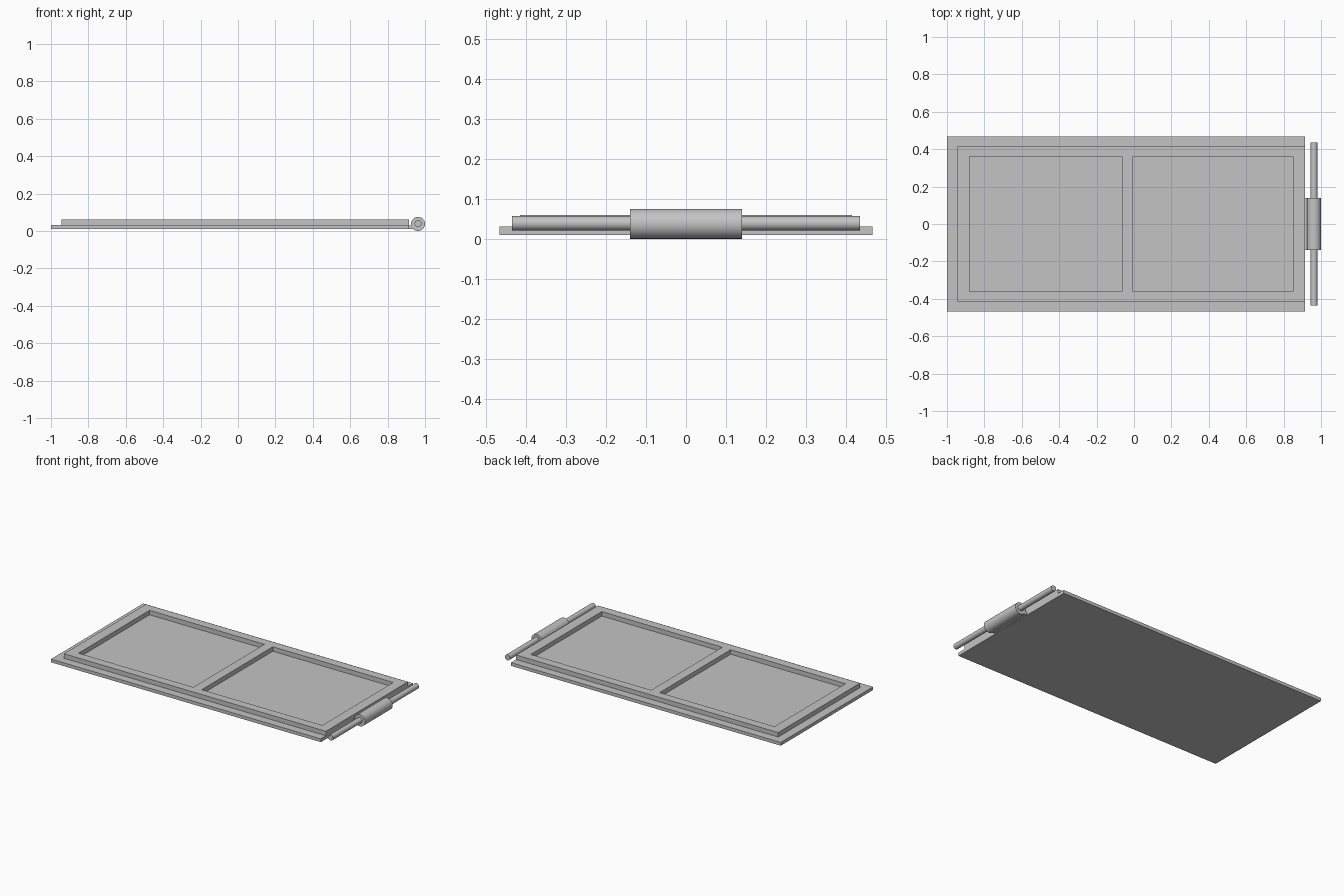
import bpy
import bmesh
import math

cube = bpy.data.objects.get("Cube")
if cube:
    bpy.data.objects.remove(cube, do_unlink=True)

# Single plain grey
grey = bpy.data.materials.new("plain grey")
grey.use_nodes = True
grey.diffuse_color = (0.55, 0.55, 0.55, 1)
grey.node_tree.nodes["Principled BSDF"].inputs["Base Color"].default_value = grey.diffuse_color


def finish(name, bm):
    bmesh.ops.recalc_face_normals(bm, faces=bm.faces)
    mesh = bpy.data.meshes.new(name)
    bm.to_mesh(mesh)
    bm.free()
    mesh.materials.append(grey)
    obj = bpy.data.objects.new(name, mesh)
    bpy.context.collection.objects.link(obj)
    return obj


def slab(name, xs, ys, z0, z1, is_open=lambda i, j: False):
    """Extrude a grid of cells, leaving out the open ones."""
    bm = bmesh.new()
    grid = [[bm.verts.new((x, y, z0)) for y in ys] for x in xs]
    for i in range(len(xs) - 1):
        for j in range(len(ys) - 1):
            if not is_open(i, j):
                bm.faces.new((grid[i][j], grid[i + 1][j],
                              grid[i + 1][j + 1], grid[i][j + 1]))
    top = bmesh.ops.extrude_face_region(bm, geom=bm.faces[:])["geom"]
    bmesh.ops.translate(bm, vec=(0, 0, z1 - z0),
                        verts=[v for v in top if isinstance(v, bmesh.types.BMVert)])
    return finish(name, bm)


def rod(name, x, z, radius, half_length):
    bpy.ops.mesh.primitive_cylinder_add(
        vertices=48, radius=radius, depth=2 * half_length,
        location=(x, 0, z), rotation=(math.pi / 2, 0, 0))
    obj = bpy.context.object
    obj.name = name
    obj.data.materials.append(grey)
    bpy.ops.object.shade_smooth_by_angle(angle=math.radians(35))
    return obj


# Flat base panel
slab("base_panel", (-1, 0.915), (-0.467, 0.467), 0.01, 0.031)

# Raised frame with two rectangular openings
slab("raised_frame", (-0.945, -0.88, -0.065, -0.005, 0.85, 0.915),
     (-0.415, -0.36, 0.36, 0.415), 0.031, 0.06,
     lambda i, j: i in (1, 3) and j == 1)

# Hinge along the +x end: barrel, pin and the tab joining it to the panel
rod("hinge_barrel", 0.9625, 0.0375, 0.0375, 0.14)
rod("hinge_pin", 0.9625, 0.039, 0.018, 0.435)
slab("hinge_tab", (0.91, 0.95), (-0.14, 0.14), 0.011, 0.03)
